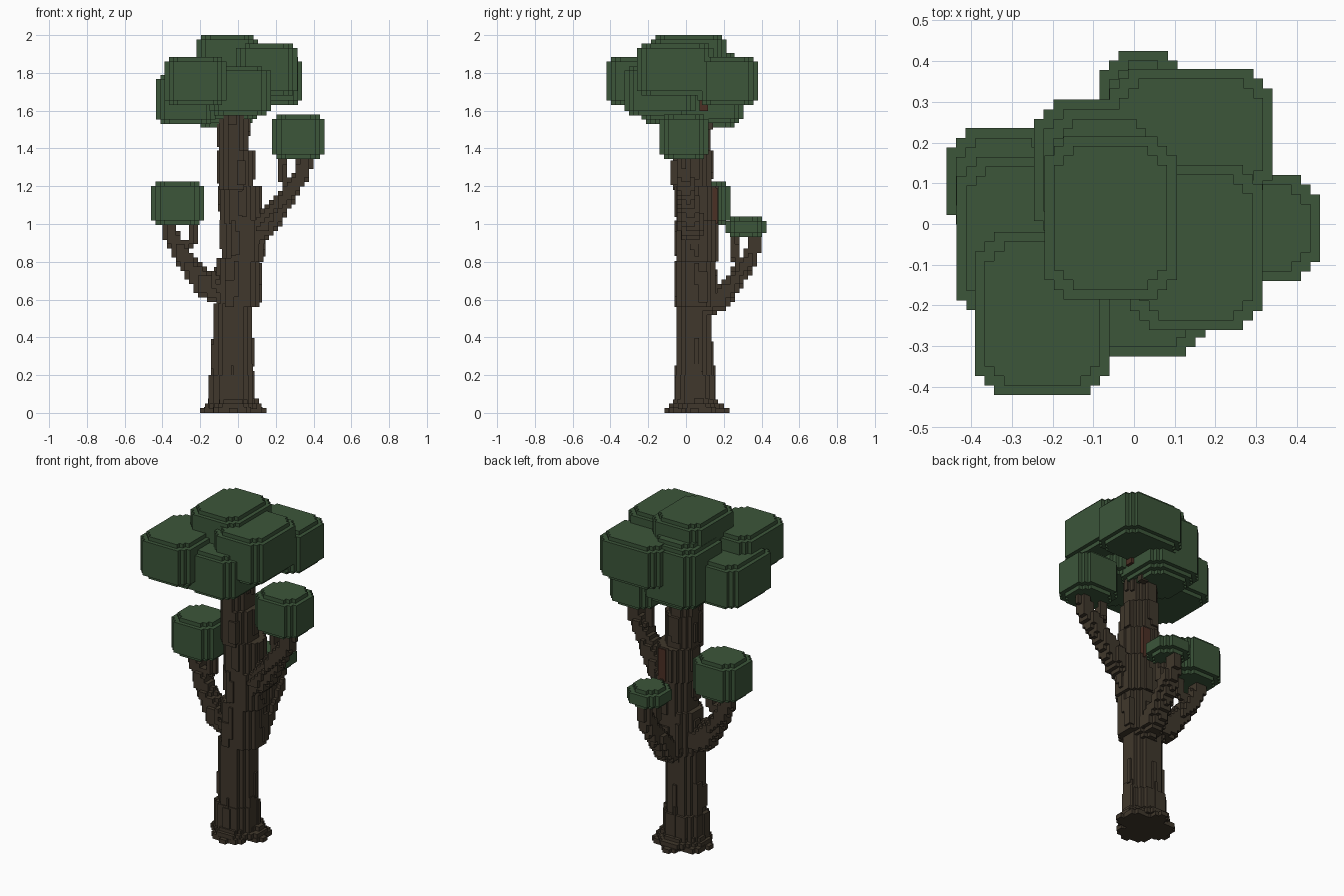
import bpy, bmesh, math, random
from mathutils import Vector

cube = bpy.data.objects.get("Cube")
if cube:
    bpy.data.objects.remove(cube, do_unlink=True)

random.seed(4)
V = 0.0235  # size of one step


def material(name, rgb):
    m = bpy.data.materials.new(name)
    m.use_nodes = True
    m.diffuse_color = (*rgb, 1)
    b = next(n for n in m.node_tree.nodes if n.type == 'BSDF_PRINCIPLED')
    b.inputs["Base Color"].default_value = (*rgb, 1)
    b.inputs["Roughness"].default_value = 0.9
    return m


LEAF = material("leaf green", (0.045, 0.093, 0.042))
BARK = material("dark bark", (0.051, 0.039, 0.025))
RUST = material("reddish bark", (0.070, 0.029, 0.018))


def finish(bm, name, mat):
    me = bpy.data.meshes.new(name)
    bmesh.ops.recalc_face_normals(bm, faces=bm.faces)
    bm.to_mesh(me)
    bm.free()
    me.materials.append(mat)
    ob = bpy.data.objects.new(name, me)
    bpy.context.collection.objects.link(ob)
    return ob


def stepped_outline(x0, x1, y0, y1, n):
    """Rectangle whose corners are cut by n stair steps."""
    pts = []
    for cx, cy, sx, sy in ((x0, y0, 1, 1), (x1, y0, -1, 1), (x1, y1, -1, -1), (x0, y1, 1, -1)):
        c = [(0, n)]
        for i in range(1, n + 1):
            c += [(i, n - i + 1), (i, n - i)]
        if sx * sy < 0:
            c.reverse()
        pts += [(cx + sx * a * V, cy + sy * b * V) for a, b in c]
    return pts


def prism(bm, x0, x1, y0, y1, z0, z1, n=0):
    pts = stepped_outline(x0, x1, y0, y1, n)
    lo = [bm.verts.new((x, y, z0)) for x, y in pts]
    hi = [bm.verts.new((x, y, z1)) for x, y in pts]
    bm.faces.new(lo[::-1])
    bm.faces.new(hi)
    k = len(pts)
    for i in range(k):
        j = (i + 1) % k
        bm.faces.new((lo[i], lo[j], hi[j], hi[i]))


def leaf_block(name, x0, x1, y0, y1, z0, z1, rim=1):
    """Rounded block: a full middle with smaller stepped caps."""
    bm = bmesh.new()
    for i in range(rim + 1):
        d, h = i * V, (rim - i) * V
        prism(bm, x0 + d, x1 - d, y0 + d, y1 - d, z0 + h, z1 - h, 2)
    finish(bm, name, LEAF)


def voxel_limb(name, paths, mat=BARK):
    """Stepped limb; each path point is (x, y, z, radius)."""
    cells = set()
    for path in paths:
        for a, b in zip(path, path[1:]):
            a, b = Vector(a), Vector(b)
            steps = max(2, int((b - a).length / V * 2))
            for s in range(steps + 1):
                x, y, z, r = a.lerp(b, s / steps)
                rng = [range(math.floor((c - r) / V), math.ceil((c + r) / V) + 1) for c in (x, y, z)]
                for i in rng[0]:
                    for j in rng[1]:
                        for k in rng[2]:
                            p = Vector(((i + .5) * V - x, (j + .5) * V - y, (k + .5) * V - z))
                            if p.length <= r:
                                cells.add((i, j, k))
    bm = bmesh.new()
    for c in cells:
        for ax in range(3):
            for side in (0, 1):
                nb = list(c)
                nb[ax] += 2 * side - 1
                if tuple(nb) in cells:
                    continue
                vs = []
                for u, w in ((0, 0), (1, 0), (1, 1), (0, 1)):
                    p = list(c)
                    p[ax] += side
                    p[(ax + 1) % 3] += u
                    p[(ax + 2) % 3] += w
                    vs.append(bm.verts.new([q * V for q in p]))
                bm.faces.new(vs if side else vs[::-1])
    bmesh.ops.remove_doubles(bm, verts=bm.verts, dist=1e-4)
    finish(bm, name, mat)


# Trunk: stacked stepped sections (z0, z1, x0, x1, y0, y1, corner steps)
SECTIONS = [
    (0.02, 0.05, -0.175, 0.125, -0.09, 0.20, 4),
    (0.04, 0.20, -0.145, 0.08, -0.055, 0.15, 2),
    (0.0, 0.58, -0.13, 0.075, -0.05, 0.135, 2),
    (0.56, 0.82, -0.115, 0.115, -0.05, 0.155, 2),
    (0.80, 1.02, -0.085, 0.135, -0.05, 0.16, 2),
    (1.0, 1.20, -0.095, 0.115, -0.05, 0.16, 2),
    (1.18, 1.39, -0.10, 0.08, -0.07, 0.135, 2),
    (1.37, 1.72, -0.10, 0.055, -0.07, 0.13, 2),
]
bm = bmesh.new()
for z0, z1, x0, x1, y0, y1, n in SECTIONS:
    prism(bm, x0, x1, y0, y1, z0, z1, n)
finish(bm, "trunk", BARK)

# Vertical bark ridges on the trunk sides
bm = bmesh.new()
for z0, z1, x0, x1, y0, y1, n in SECTIONS[2:]:
    for side in range(4):
        for _ in range(2):
            a = random.choice((2, 3, 4, 5)) * V
            w = random.choice((1, 2)) * V
            s = z0 + random.random() * (z1 - z0) * 0.5
            e = min(z1, s + 0.1 + random.random() * 0.15)
            t = V * 0.5
            box = ((x0 + a, x0 + a + w, y0 - t, y0 + V), (x0 + a, x0 + a + w, y1 - V, y1 + t),
                   (x0 - t, x0 + V, y0 + a, y0 + a + w), (x1 - V, x1 + t, y0 + a, y0 + a + w))[side]
            prism(bm, *box, s, e)
finish(bm, "bark_ridges", BARK)

# Root flare: uneven toes around the base
bm = bmesh.new()
for x0, x1, y0, y1, h in ((-0.20, 0.15, 0.0, 0.09, 0.025), (-0.07, 0.02, -0.115, 0.23, 0.025),
                          (-0.16, 0.11, 0.02, 0.12, 0.075), (-0.155, 0.0, -0.03, 0.07, 0.20),
                          (-0.10, 0.05, -0.07, 0.17, 0.07), (-0.06, 0.0, -0.06, 0.155, 0.25),
                          (-0.18, 0.13, 0.05, 0.16, 0.03), (-0.13, 0.07, -0.09, 0.0, 0.03)):
    prism(bm, x0, x1, y0, y1, 0, h, 1)
prism(bm, 0.05, 0.08, 0.0, 0.08, 0.0, 0.26)
finish(bm, "roots", BARK)

# Branches with small forks under the leaves
voxel_limb("right_branch", [
    [(-0.07, 0.05, 0.64, .07), (-0.17, 0.06, 0.67, .065), (-0.25, 0.08, 0.77, .05),
     (-0.32, 0.10, 0.88, .045), (-0.36, 0.11, 0.95, .036), (-0.36, 0.11, 1.02, .034)],
    [(-0.30, 0.10, 0.88, .03), (-0.245, 0.10, 0.905, .024), (-0.24, 0.10, 1.02, .022)],
    [(-0.12, 0.03, 0.66, .04), (-0.13, 0.0, 0.73, .026)]])
voxel_limb("left_branch", [
    [(0.06, 0.04, 0.92, .07), (0.14, 0.03, 0.99, .07), (0.21, 0.02, 1.08, .055),
     (0.28, 0.0, 1.18, .048), (0.345, -0.01, 1.27, .042), (0.355, -0.01, 1.37, .036)],
    [(0.28, 0.0, 1.20, .036), (0.24, 0.01, 1.25, .026), (0.235, 0.01, 1.37, .022)]])
voxel_limb("back_branch", [
    [(0.0, 0.10, 0.58, .07), (0.01, 0.18, 0.60, .062), (0.01, 0.25, 0.69, .052),
     (0.02, 0.32, 0.79, .045), (0.02, 0.365, 0.87, .036), (0.02, 0.365, 0.96, .034)],
    [(0.02, 0.30, 0.79, .03), (0.02, 0.255, 0.83, .024), (0.02, 0.25, 0.96, .022)]])

# Reddish bark: stub under the crown and a side strip
voxel_limb("crown_stub", [[(0.03, 0.08, 1.57, .035), (0.08, 0.10, 1.61, .035), (0.09, 0.10, 1.68, .03)]], RUST)
bm = bmesh.new()
prism(bm, 0.02, 0.07, 0.14, 0.166, 1.0, 1.19)
finish(bm, "side_strip", RUST)

# Leaf blocks: crown, then one at each branch end
leaf_block("crown_top", -0.22, 0.105, -0.185, 0.215, 1.70, 2.0)
leaf_block("crown_back", -0.245, 0.10, -0.04, 0.305, 1.51, 1.905, 2)
leaf_block("crown_front_right", -0.39, -0.06, -0.42, -0.02, 1.63, 1.885)
leaf_block("crown_right", -0.435, -0.12, -0.235, 0.165, 1.53, 1.79)
leaf_block("crown_front", -0.15, 0.175, -0.325, 0.05, 1.575, 1.835)
leaf_block("crown_left", -0.01, 0.315, -0.26, 0.145, 1.68, 1.955)
leaf_block("crown_back_left", -0.06, 0.34, 0.06, 0.38, 1.63, 1.885)
leaf_block("right_branch_leaves", -0.46, -0.18, -0.025, 0.235, 0.995, 1.225)
leaf_block("left_branch_leaves", 0.18, 0.457, -0.14, 0.12, 1.345, 1.58)
leaf_block("back_branch_leaves", -0.085, 0.13, 0.21, 0.425, 0.93, 1.04)
